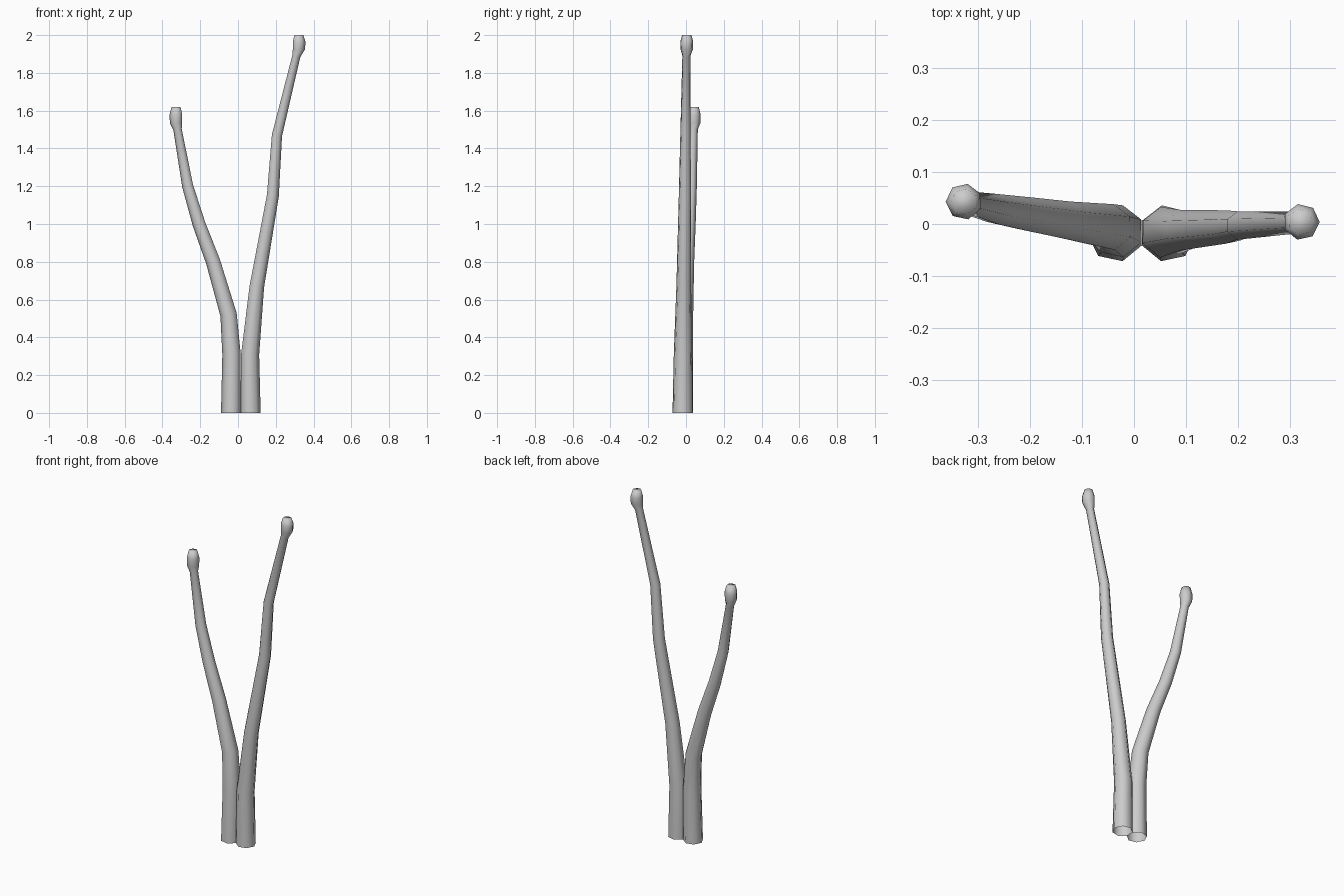
import bpy, bmesh
from math import sin, cos, pi, radians
from mathutils import Vector

if "Cube" in bpy.data.objects:
    bpy.data.objects.remove(bpy.data.objects["Cube"])

SIDES = 7


def stalk(name, rings, phase):
    """Open-bottomed tapered tube through rings of (x, y, z, radius), capped on top."""
    bm = bmesh.new()
    loops = []
    for i, (x, y, z, r) in enumerate(rings):
        # tilt each ring with the stem, but keep the base and bulb tip level
        lo, hi = rings[max(i - 1, 0)], rings[min(i + 1, len(rings) - 1)]
        t = Vector(hi[:3]) - Vector(lo[:3])
        sx, sy = t.x / t.z, t.y / t.z
        if i == 0 or i >= len(rings) - 3:
            sx = sy = 0
        loop = []
        for k in range(SIDES):
            a = radians(phase) + 2 * pi * k / SIDES
            dx, dy = r * cos(a), r * sin(a)
            loop.append(bm.verts.new((x + dx, y + dy, z - sx * dx - sy * dy)))
        loops.append(loop)
    for a, b in zip(loops, loops[1:]):
        for k in range(SIDES):
            n = (k + 1) % SIDES
            bm.faces.new((a[k], a[n], b[n], b[k]))
    bm.faces.new(loops[-1])
    for f in bm.faces:
        f.smooth = True
    mesh = bpy.data.meshes.new(name)
    bm.to_mesh(mesh)
    bm.free()
    obj = bpy.data.objects.new(name, mesh)
    bpy.context.collection.objects.link(obj)
    return obj


# Tall stalk leaning right, ending in a bulb
stalk("tall_stalk", [
    (0.065, -0.018, 0.00, 0.055),
    (0.062, -0.016, 0.31, 0.050),
    (0.098, -0.012, 0.67, 0.040),
    (0.183, -0.006, 1.15, 0.033),
    (0.205, -0.003, 1.47, 0.028),
    (0.308, 0.002, 1.89, 0.022),
    (0.321, 0.004, 1.925, 0.034),
    (0.322, 0.004, 1.965, 0.035),
    (0.321, 0.004, 2.00, 0.025),
], 102)

# Short stalk leaning left and slightly back, ending in a bulb
stalk("short_stalk", [
    (-0.035, -0.018, 0.00, 0.055),
    (-0.032, -0.014, 0.31, 0.051),
    (-0.048, -0.006, 0.52, 0.045),
    (-0.130, 0.006, 0.80, 0.038),
    (-0.205, 0.018, 1.00, 0.034),
    (-0.265, 0.028, 1.20, 0.030),
    (-0.319, 0.040, 1.50, 0.023),
    (-0.327, 0.043, 1.535, 0.034),
    (-0.327, 0.043, 1.58, 0.035),
    (-0.327, 0.043, 1.62, 0.025),
], 78)
